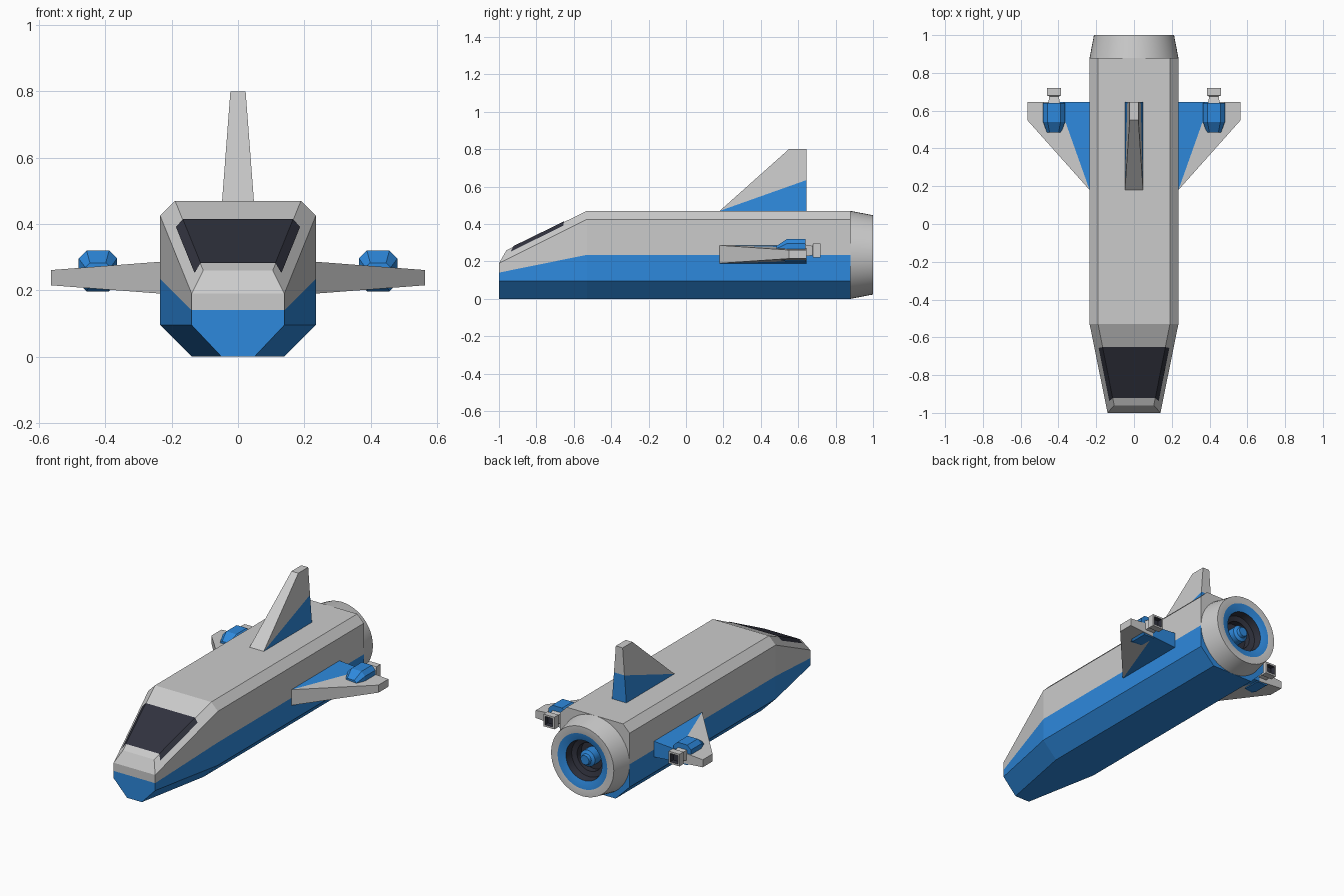
import bpy, bmesh, math
from mathutils import Vector

if "Cube" in bpy.data.objects:
    bpy.data.objects.remove(bpy.data.objects["Cube"])


def material(name, rgb):
    m = bpy.data.materials.new(name)
    m.diffuse_color = (*rgb, 1)
    m.use_nodes = True
    m.node_tree.nodes["Principled BSDF"].inputs["Base Color"].default_value = m.diffuse_color
    return m


MATS = [material("hull_grey", (0.8, 0.8, 0.8)),
        material("trim_blue", (0.027, 0.25, 0.72)),
        material("dark", (0.03, 0.032, 0.048))]
GREY, BLUE, DARK = range(3)


def build(name, verts, faces, mats, mirror=False, smooth=False):
    bm = bmesh.new()
    vs = [bm.verts.new(v) for v in verts]
    for f, m in zip(faces, mats):
        bm.faces.new([vs[i] for i in f]).material_index = m
    bmesh.ops.remove_doubles(bm, verts=bm.verts, dist=1e-5)
    bmesh.ops.recalc_face_normals(bm, faces=bm.faces)
    me = bpy.data.meshes.new(name)
    bm.to_mesh(me)
    bm.free()
    for m in MATS:
        me.materials.append(m)
    if smooth:
        me.polygons.foreach_set("use_smooth", [True] * len(me.polygons))
        me.set_sharp_from_angle(angle=math.radians(30))
    ob = bpy.data.objects.new(name, me)
    bpy.context.collection.objects.link(ob)
    if mirror:
        ob.modifiers.new("mirror", 'MIRROR').use_mirror_merge = False
    return ob


def strips(rings, n):
    """Quads joining consecutive rings of n points, as (ring, side, face)."""
    return [(r, i, (r * n + i, r * n + (i + 1) % n, (r + 1) * n + (i + 1) % n, (r + 1) * n + i))
            for r in range(rings - 1) for i in range(n)]


def loft(name, rings, mats, mirror=False):
    """Capped loft; mats holds one material per band, then the two caps."""
    n = len(rings[0])
    q = strips(len(rings), n)
    faces = [f for _, _, f in q] + [tuple(range(n)), tuple(range((len(rings) - 1) * n, len(rings) * n))]
    return build(name, [p for r in rings for p in r], faces, [mats[r] for r, _, _ in q] + mats[-2:], mirror)


def lathe(name, profile, mats, z, n=48):
    """Spin (radius, y) points about the y axis."""
    rings = [[(r * math.cos(a), y, z + r * math.sin(a)) for a in (math.tau * i / n for i in range(n))]
             for r, y in profile]
    q = strips(len(rings), n)
    faces, ms = [], []
    for r, i, f in q:
        if profile[r][0] == 0:
            f = (r * n, f[2], f[3])
        elif profile[r + 1][0] == 0:
            f = (f[0], f[1], (r + 1) * n)
        faces.append(f)
        ms.append(mats[r])
    ob = build(name, [p for r in rings for p in r], faces, ms, smooth=True)
    bm = bmesh.new()
    bm.from_mesh(ob.data)
    bmesh.ops.delete(bm, geom=[v for v in bm.verts if not v.link_faces], context='VERTS')
    bm.to_mesh(ob.data)
    bm.free()
    return ob


# Fuselage: half sections at nose, shoulder and tail
nose = [(.05, -1, 0), (.14, -1, .095), (.14, -1, .14), (.14, -1, .19), (.105, -.96, .26)]
body = [(.14, 0), (.235, .095), (.235, .235), (.235, .425), (.19, .47)]
shoulder = [(x, -.53, z) for x, z in body]
tail = [(x, .88, z) for x, z in body]
rings = [h + [(-x, y, z) for x, y, z in reversed(h)] for h in (nose, shoulder, tail)]
q = strips(3, 10)
faces = [f for _, _, f in q]
mats = [BLUE if i in (0, 1, 7, 8, 9) else GREY for _, i, _ in q]
for base in (0, 20):
    for k in range(4):
        faces.append(tuple(base + j for j in (k, k + 1, 8 - k, 9 - k)))
        mats.append(BLUE if k < 2 else GREY)
build("fuselage", [p for r in rings for p in r], faces, mats)

# Windscreen wrapping over the sloped nose onto its bevels
rows = []
for t in (.279, .907):
    top = Vector(shoulder[4]).lerp(Vector(nose[4]), t)
    edge = Vector(shoulder[3]).lerp(Vector(nose[3]), t)
    half = [top.lerp(edge, .45), top]
    lift = Vector((0, -.0015, .003))
    out = Vector((.002, 0, 0))
    half = [half[0] + lift + out, half[1] + lift]
    rows += half + [Vector((-v.x, v.y, v.z)) for v in reversed(half)]
screen = build("windscreen", rows, [(i, i + 4, i + 5, i + 1) for i in range(3)], [DARK] * 3)
for p in screen.data.polygons:
    if p.normal.z < 0:
        p.flip()


# Fin and wings share one tapered blade, blue on the rear root half
def blade(name, place, mirror=False):
    pts = [(0, .18, .048), (0, .645, .048), (.165, .645, .0355), (.33, .645, .023), (.33, .55, .023)]
    verts = [place(s, y, side * t) for side in (1, -1) for s, y, t in pts]
    faces = [(0, 1, 2), (5, 6, 7), (1, 2, 7, 6), (0, 2, 3, 4), (5, 7, 8, 9),
             (2, 3, 8, 7), (3, 4, 9, 8), (4, 0, 5, 9), (0, 1, 6, 5)]
    build(name, verts, faces, [BLUE] * 3 + [GREY] * 6, mirror)


blade("tail_fin", lambda s, y, t: (t, y, .47 + s))
blade("wings", lambda s, y, t: (.235 + s, y, .238 + t), True)

# Main engine
lathe("main_nozzle", [(0, .88), (.235, .88), (.212, 1), (.168, 1), (.122, .985), (.115, .94), (.085, .93),
                      (.085, .89), (0, .89)], [GREY, GREY, GREY, BLUE, DARK, DARK, DARK, DARK], .235)
lathe("engine_hub", [(0, .888), (.05, .888), (.05, .95), (.032, .96), (.028, .978), (0, .978)], [BLUE] * 5, .235, 24)


# Wing pods with square exhausts
def octagon(y, hx, z0, z1, c, x=.423):
    right = [(hx - c, z0), (hx, z0 + c), (hx, z1 - c), (hx - c, z1)]
    return [(x + a, y, z) for a, z in right] + [(x - a, y, z) for a, z in reversed(right)]


def square(y, h, x=.423, z=.258):
    return [(x + a * h, y, z + b * h) for a, b in ((-1, -1), (1, -1), (1, 1), (-1, 1))]


loft("wing_pods", [octagon(.485, .038, .215, .283, .014), octagon(.54, .058, .197, .32, .024),
                   octagon(.64, .058, .197, .32, .024)], [BLUE] * 4, True)
loft("pod_exhausts", [square(.63, .033), square(.675, .025), square(.68, .037), square(.72, .037),
                      square(.72, .026), square(.69, .026)],
     [GREY, GREY, GREY, GREY, DARK, GREY, DARK], True)
